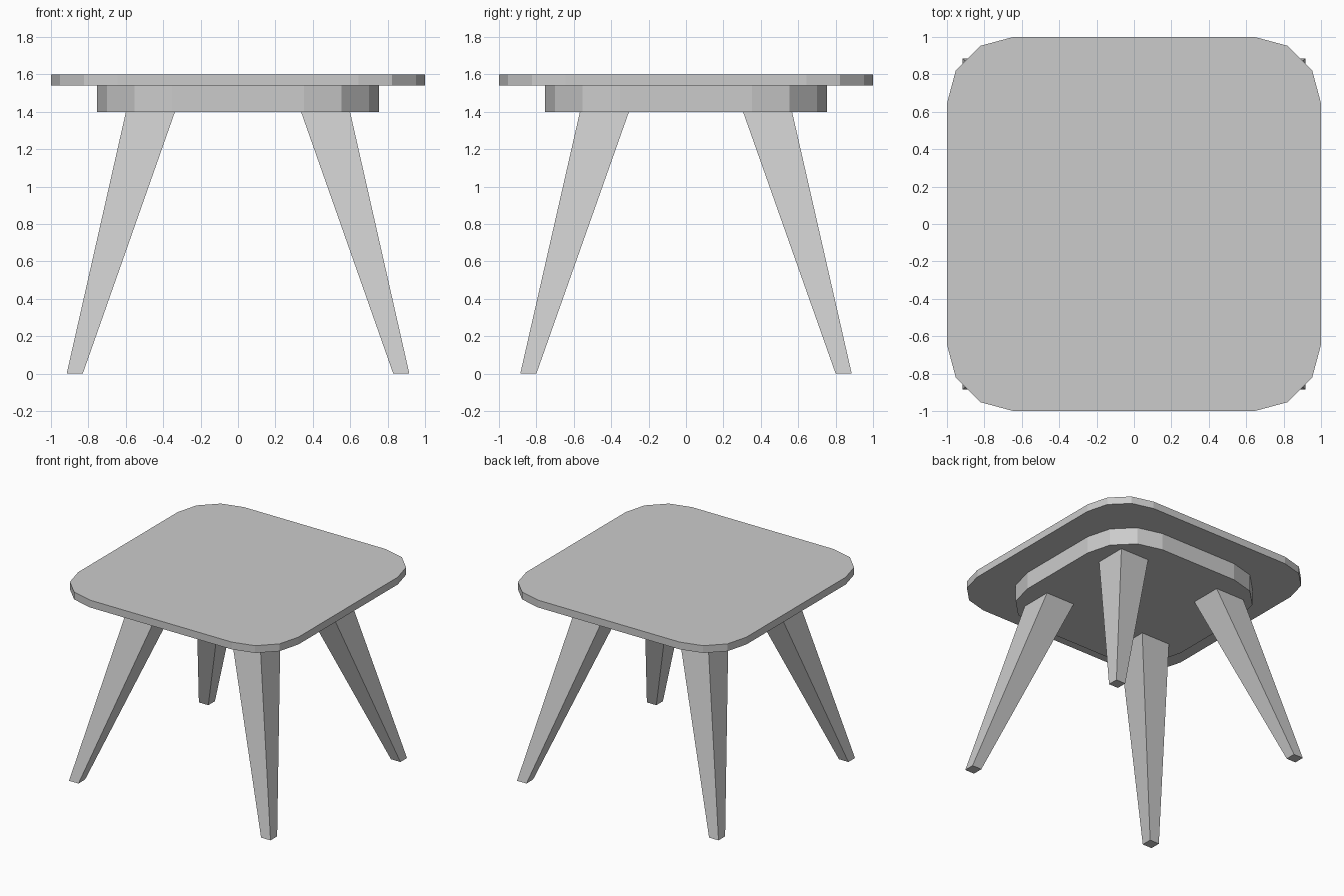
import bpy, bmesh
from math import cos, sin, radians

if "Cube" in bpy.data.objects:
    bpy.data.objects.remove(bpy.data.objects["Cube"])


def make_object(name, bm):
    bmesh.ops.recalc_face_normals(bm, faces=bm.faces)
    mesh = bpy.data.meshes.new(name)
    bm.to_mesh(mesh)
    bm.free()
    obj = bpy.data.objects.new(name, mesh)
    bpy.context.collection.objects.link(obj)
    return obj


def loft(name, bottom, top):
    """Closed solid between two matching rings of points."""
    bm = bmesh.new()
    a = [bm.verts.new(p) for p in bottom]
    b = [bm.verts.new(p) for p in top]
    n = len(a)
    bm.faces.new(a[::-1])
    bm.faces.new(b)
    for i in range(n):
        j = (i + 1) % n
        bm.faces.new((a[i], a[j], b[j], b[i]))
    return make_object(name, bm)


def rounded_square(half, radius, z, segments=3):
    c = half - radius
    ring = []
    for k, (sx, sy) in enumerate(((1, 1), (-1, 1), (-1, -1), (1, -1))):
        for i in range(segments + 1):
            a = radians(90 * k + 90 * i / segments)
            ring.append((sx * c + radius * cos(a), sy * c + radius * sin(a), z))
    return ring


def square(cx, cy, half, z):
    return [(cx + sx * half, cy + sy * half, z)
            for sx, sy in ((1, 1), (-1, 1), (-1, -1), (1, -1))]


# Top board and the smaller apron block under it
loft("table_top", rounded_square(1.0, 0.355, 1.54), rounded_square(1.0, 0.355, 1.60))
loft("apron", rounded_square(0.753, 0.40, 1.40), rounded_square(0.753, 0.40, 1.54))

# Four splayed legs tapering towards the floor
for side_y, row in ((-1, "front"), (1, "back")):
    for side_x, side in ((-1, "left"), (1, "right")):
        loft(f"{row}_{side}_leg",
             square(side_x * 0.873, side_y * 0.843, 0.043, 0.0),
             square(side_x * 0.468, side_y * 0.436, 0.131, 1.40))
